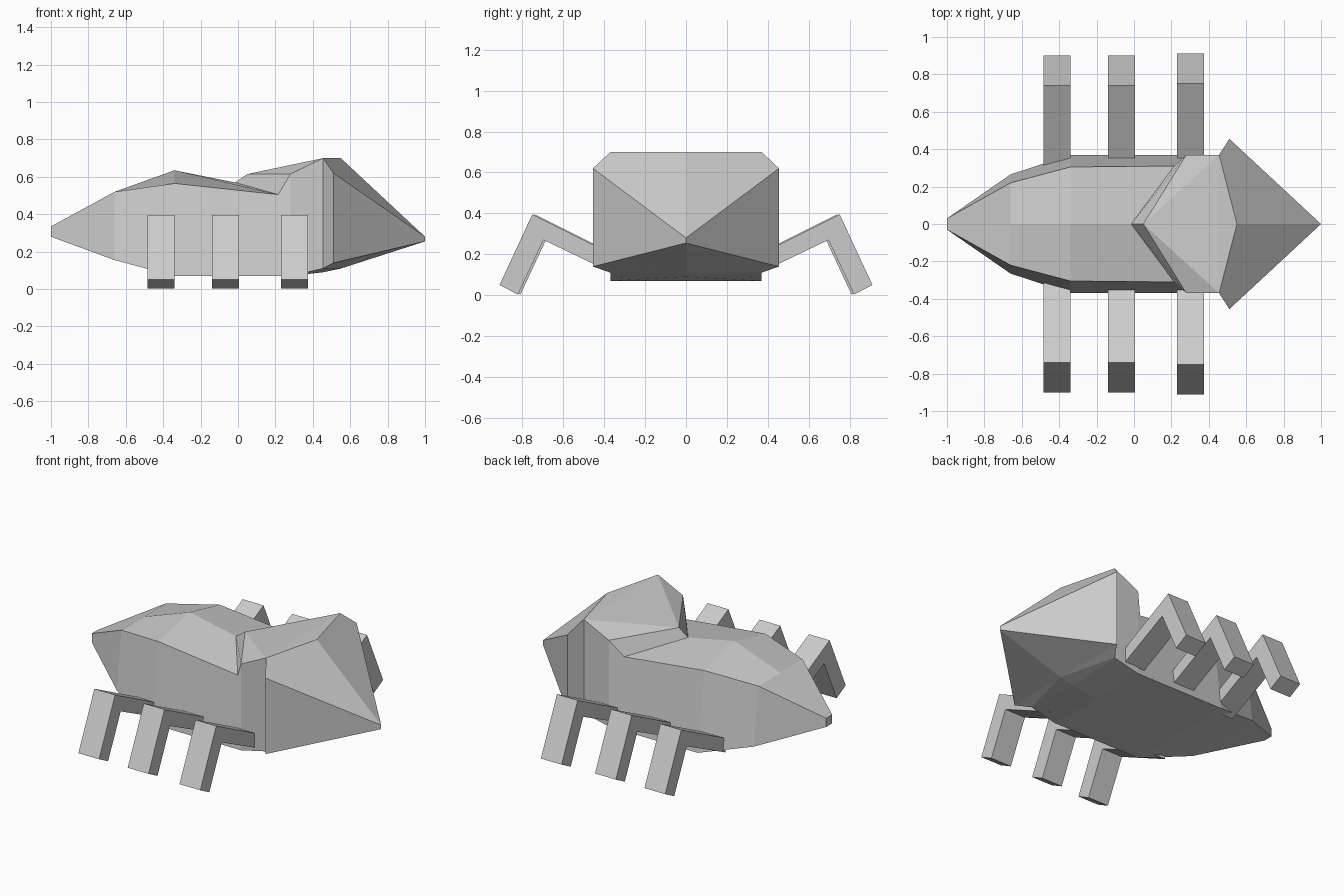
import bpy, bmesh

if "Cube" in bpy.data.objects:
    bpy.data.objects.remove(bpy.data.objects["Cube"])

grey = bpy.data.materials.new("light grey")
grey.diffuse_color = (0.6, 0.6, 0.6, 1)
grey.use_nodes = True
grey.node_tree.nodes["Principled BSDF"].inputs["Base Color"].default_value = grey.diffuse_color


def make_mesh(name, verts, faces, mirror=False):
    mesh = bpy.data.meshes.new(name)
    bm = bmesh.new()
    vs = [bm.verts.new(v) for v in verts]
    for f in faces:
        bm.faces.new([vs[i] for i in f])
    if mirror:
        # reflect the half across y = 0 and weld the seam
        copy = bmesh.ops.duplicate(bm, geom=bm.verts[:] + bm.edges[:] + bm.faces[:])["geom"]
        for v in copy:
            if isinstance(v, bmesh.types.BMVert):
                v.co.y *= -1
        bmesh.ops.remove_doubles(bm, verts=bm.verts[:], dist=0.0005)
    bmesh.ops.recalc_face_normals(bm, faces=bm.faces[:])
    bm.to_mesh(mesh)
    bm.free()
    mesh.materials.append(grey)
    obj = bpy.data.objects.new(name, mesh)
    bpy.context.collection.objects.link(obj)
    return obj


# Body half: each point is named by its place along the length
P = {
    # tail tip
    "tc": (-1, 0, .335), "te": (-1, -.03, .335), "tb": (-1, -.03, .28), "tu": (-1, 0, .28),
    # rear abdomen section
    "ac": (-.66, 0, .52), "ae": (-.66, -.22, .52), "ab": (-.66, -.265, .155), "au": (-.66, 0, .155),
    # widest abdomen section
    "bc": (-.34, 0, .635), "be": (-.34, -.305, .565), "bb": (-.34, -.37, .07), "bu": (-.34, 0, .07),
    # notch where the abdomen meets the shield
    "nc": (-.015, 0, .57), "ne": (.215, -.31, .505),
    # front edge of the shield
    "sc": (.05, 0, .615), "se": (.28, -.37, .615), "sb": (.28, -.37, .07), "su": (.28, 0, .07),
    # shield peak
    "pc": (.455, 0, .7), "pe": (.455, -.37, .7), "pb": (.455, -.37, .11), "pu": (.455, 0, .09),
    # flared rim and pointed snout
    "rc": (.55, 0, .7), "re": (.51, -.455, .62), "rb": (.51, -.455, .14), "ru": (.55, 0, .11),
    "xc": (1, 0, .28), "xu": (1, 0, .255),
}
FACES = """tc te tb tu|tc te ae ac|te tb ab ae|tb tu au ab
ac ae be bc|ae ab bb be|ab au bu bb
bc be ne nc|be bb sb se ne|bb bu su sb
nc ne se sc|sc se pe|sc pe pc|se sb pb pe|sb su pu pb
pc pe rc|pe re xc rc|pe pb rb re|pb pu ru|pb ru rb
re rb xu xc|rb ru xu"""
keys = list(P)
faces = [[keys.index(k) for k in f.split()] for f in FACES.replace("\n", "|").split("|")]
make_mesh("body", list(P.values()), faces, mirror=True)

# Bent legs: one side profile (distance out, height) extruded along x
PROFILE = [(.30, .175), (.74, .395), (.90, .05), (.81, .003), (.685, .27), (.30, .085)]
QUADS = [(0, 1, 4, 5), (1, 2, 3, 4)]
for label, x0, shift in (("rear", -.485, 0), ("middle", -.14, 0), ("front", .23, .012)):
    for side, sign in (("left", 1), ("right", -1)):
        verts = [(x, sign * (y + shift), z) for x in (x0, x0 + .145) for y, z in PROFILE]
        n = len(PROFILE)
        leg = [(i, (i + 1) % n, (i + 1) % n + n, i + n) for i in range(n)]
        leg += QUADS + [tuple(i + n for i in q) for q in QUADS]
        make_mesh(f"{label}_{side}_leg", verts, leg)
